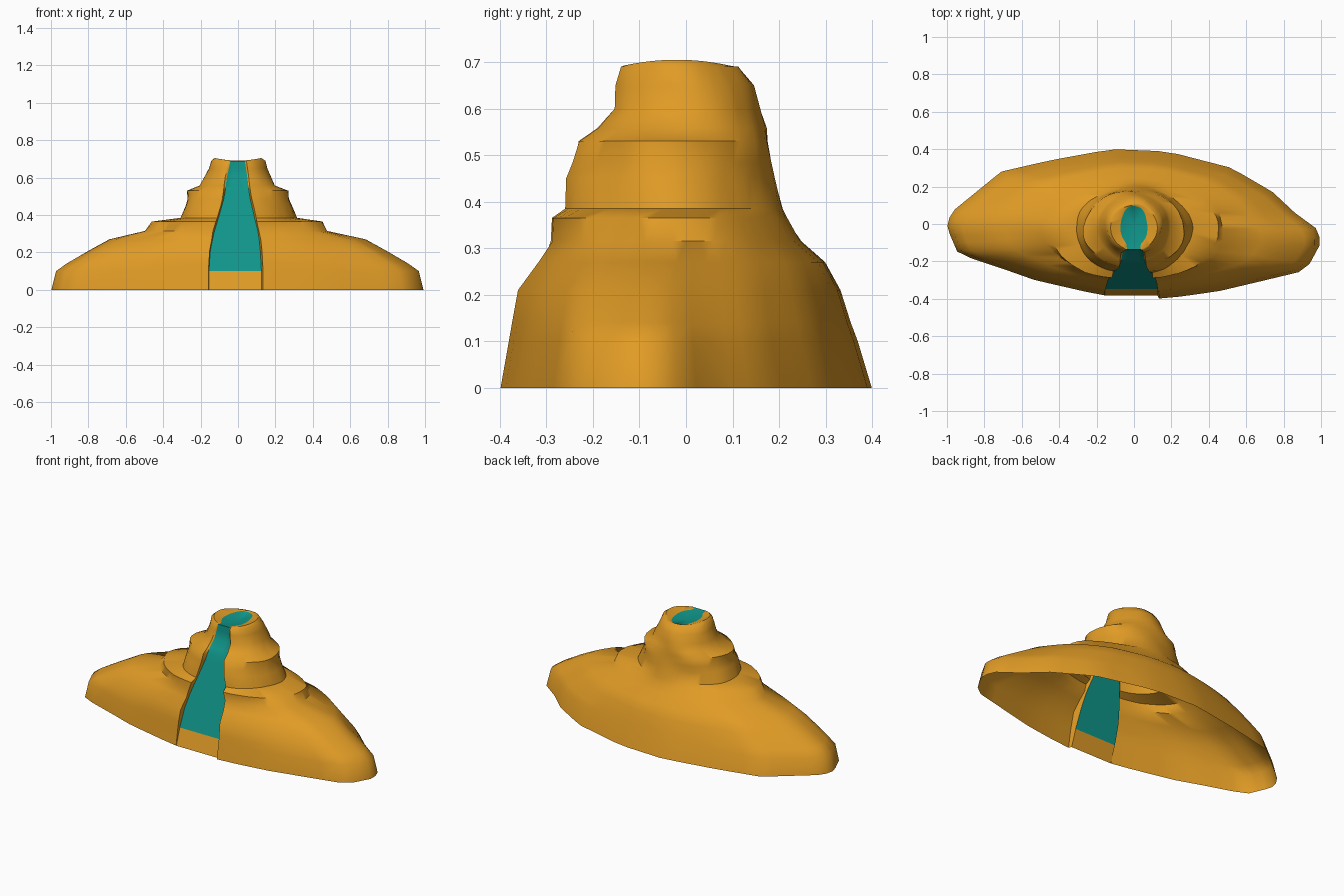
import bpy, bmesh, math, random
from mathutils import Vector

if "Cube" in bpy.data.objects:
    bpy.data.objects.remove(bpy.data.objects["Cube"])

random.seed(4)


def material(name, color):
    m = bpy.data.materials.new(name)
    m.diffuse_color = (*color, 1)
    m.use_nodes = True
    m.node_tree.nodes["Principled BSDF"].inputs["Base Color"].default_value = m.diffuse_color
    return m


ochre = material("ochre rock", (0.745, 0.328, 0.019))
teal = material("teal flow", (0.005, 0.305, 0.254))

# Ground outline, scaled so that both half-widths are 1
BASE = [(1, -.25), (.98, -.07), (.86, .15), (.74, .43), (.52, .75), (.18, .97),
        (-.12, 1), (-.45, .85), (-.71, .7), (-.98, .15), (-1, -.05), (-.94, -.4),
        (-.7, -.6), (-.53, -.75), (-.18, -.95), (.16, -1), (.45, -.9), (.67, -.77),
        (.92, -.62)]

# Terraces: height, half width x, front y, back y, share of ground outline
RINGS = [(0, 1, -.4, .4, 1), (.1, .975, -.382, .37, 1), (.14, .92, -.375, .355, .9),
         (.21, .80, -.362, .333, .8), (.27, .69, -.32, .30, .6), (.315, .49, -.30, .245, .2),
         (.365, .455, -.298, .212, 0), (.385, .31, -.27, .205, 0), (.45, .285, -.262, .19, 0),
         (.485, .27, -.25, .186, 0), (.53, .27, -.237, .178, 0), (.558, .20, -.20, .172, 0),
         (.60, .18, -.163, .157, 0), (.65, .155, -.158, .143, 0), (.69, .145, -.143, .112, 0),
         (.705, .125, -.14, .10, 0), (.687, .072, -.125, .098, 0)]

# Flow edges: height, left x, right x
FLOW = [(0, -.155, .125), (.1, -.155, .125), (.2, -.15, .12), (.3, -.13, .11),
        (.4, -.10, .085), (.5, -.072, .062), (.6, -.06, .05), (.71, -.036, .033)]
SIDES, STRIPS = 52, 4


def outline_radius(a):
    """Distance from the centre to the ground outline at angle a."""
    d = Vector((math.cos(a), math.sin(a)))
    for i, p in enumerate(BASE):
        p, q = Vector(p), Vector(BASE[(i + 1) % len(BASE)])
        e = q - p
        den = d.cross(e)
        if abs(den) > 1e-9:
            r, s = p.cross(e) / den, p.cross(d) / den
            if r > 0 and -1e-6 <= s <= 1 + 1e-6:
                return r
    return 1


def flow_edges(z):
    for (z0, l0, r0), (z1, l1, r1) in zip(FLOW, FLOW[1:]):
        if z <= z1:
            t = (z - z0) / (z1 - z0)
            return l0 + (l1 - l0) * t, r0 + (r1 - r0) * t


def ring_points(i):
    z, rx, y0, y1, share = RINGS[i]
    left, right = flow_edges(z)
    cy, ry = (y0 + y1) / 2, (y1 - y0) / 2
    lip = .008
    a0 = -math.pi / 2 + math.asin((right + lip) / rx)
    a1 = 1.5 * math.pi - math.asin((-left + lip) / rx)
    pts = []
    # Rock, running round from the right bank to the left bank
    for k in range(SIDES + 1):
        a = a0 + (a1 - a0) * k / SIDES
        r = 1 + (outline_radius(a) - 1) * share
        if .3 < z < .7:
            r *= 1 + .018 * math.sin(5 * a + i) + random.uniform(-.006, .006)
        drop = .014 * math.sin(a) ** 2 if z > .695 else 0
        pts.append((rx * r * math.cos(a), cy + ry * r * math.sin(a), z - drop))
    # Sunken flow bed, left to right
    bed = max(-.383 + .35 * z, y0 + .018) if z < .69 else y0 + .006
    for k in range(STRIPS + 1):
        x = left + (right - left) * k / STRIPS
        pts.append((x, bed, z - (.016 if z > .695 else 0)))
    return pts


# Mountain shell, open underneath
bm = bmesh.new()
rings = [[bm.verts.new(p) for p in ring_points(i)] for i in range(len(RINGS))]
n = len(rings[0])
for i, (lo, hi) in enumerate(zip(rings, rings[1:])):
    for k in range(n):
        j = (k + 1) % n
        f = bm.faces.new((lo[k], lo[j], hi[j], hi[k]))
        if i >= 1 and SIDES + 1 <= k < n - 1:
            f.material_index = 1

# Crater pool
centre = bm.verts.new((0, -.01, .672))
for k in range(n):
    bm.faces.new((rings[-1][k], rings[-1][(k + 1) % n], centre)).material_index = 1

mesh = bpy.data.meshes.new("mountain")
bm.to_mesh(mesh)
bm.free()
mesh.materials.append(ochre)
mesh.materials.append(teal)
obj = bpy.data.objects.new("mountain", mesh)
bpy.context.collection.objects.link(obj)
bpy.context.view_layer.objects.active = obj
obj.select_set(True)
bpy.ops.object.shade_smooth_by_angle(angle=math.radians(50))
